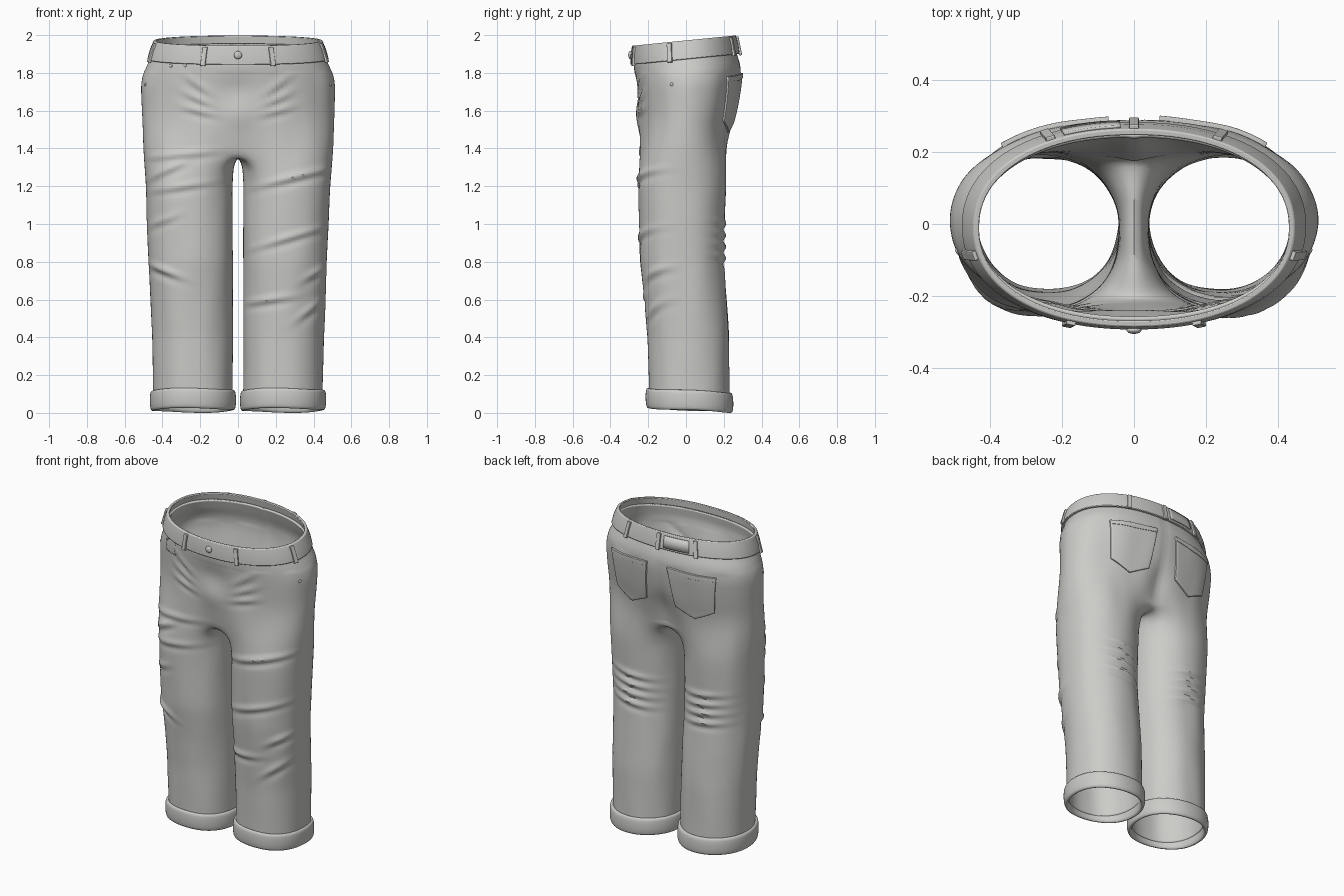
import bpy, bmesh, math
from mathutils import Vector, Matrix, noise
from mathutils.bvhtree import BVHTree

if "Cube" in bpy.data.objects:
    bpy.data.objects.remove(bpy.data.objects["Cube"], do_unlink=True)

cloth = bpy.data.materials.new("grey_cloth")
cloth.use_nodes = True
cloth.diffuse_color = (0.6, 0.6, 0.58, 1)
cloth.node_tree.nodes["Principled BSDF"].inputs["Base Color"].default_value = (0.6, 0.6, 0.58, 1)


def add_object(name, bm=None, mesh=None):
    if bm:
        mesh = bpy.data.meshes.new(name)
        bm.to_mesh(mesh)
        bm.free()
    ob = bpy.data.objects.new(name, mesh)
    bpy.context.collection.objects.link(ob)
    mesh.materials.clear()
    mesh.materials.append(cloth)
    return ob


def smooth(ob):
    bpy.ops.object.select_all(action='DESELECT')
    ob.select_set(True)
    bpy.context.view_layer.objects.active = ob
    bpy.ops.object.shade_smooth_by_angle(angle=math.radians(40))


def modifier(ob, kind, **settings):
    mod = ob.modifiers.new(kind.lower(), kind)
    for key, value in settings.items():
        setattr(mod, key, value)


def lerp(a, b, t):
    return a + (b - a) * t


def spow(v, e=0.92):
    return math.copysign(abs(v) ** e, v)


def oval(angle, x0, x1, y0, y1):
    """Point on a slightly squared ellipse inside the given bounds."""
    return Vector(((x0 + x1) / 2 + (x1 - x0) / 2 * spow(math.cos(angle)),
                   (y0 + y1) / 2 + (y1 - y0) / 2 * spow(math.sin(angle)), 0))


def grid(name, rows, wrap_u=False, wrap_v=False):
    bm = bmesh.new()
    vs = [[bm.verts.new(p) for p in row] for row in rows]
    n, m = len(vs), len(vs[0])
    for j in range(n if wrap_v else n - 1):
        for i in range(m if wrap_u else m - 1):
            k, l = (j + 1) % n, (i + 1) % m
            bm.faces.new((vs[j][i], vs[k][i], vs[k][l], vs[j][l]))
    bmesh.ops.recalc_face_normals(bm, faces=bm.faces)
    return add_object(name, bm)


# Outline by height: z, outer x, front y, back y
OUTLINE = [(1.93, .448, -.272, .255), (1.87, .468, -.28, .272), (1.81, .5, -.273, .292),
           (1.74, .516, -.264, .292), (1.6, .512, -.256, .268), (1.5, .508, -.255, .24),
           (1.4, .505, -.255, .226), (1.2, .492, -.255, .215), (1, .485, -.25, .205),
           (.8, .475, -.245, .203), (.6, .466, -.222, .218), (.4, .457, -.206, .23), (0, .45, -.197, .236)]


def outline(z):
    for a, b in zip(OUTLINE, OUTLINE[1:]):
        if z >= b[0]:
            t = (z - a[0]) / (b[0] - a[0])
            return [lerp(p, q, t) for p, q in zip(a[1:], b[1:])]


def leg_point(angle, z, off=0.0):
    x, y0, y1 = outline(z)
    p = oval(angle, .026 - off, x + off, y0 - off, y1 + off)
    p.z = z
    return p


# Trouser body cage: half hips that split into closed leg loops at the crotch
ARC, SEAM, CROTCH = 16, 5, 1.36
heights = [1.93, 1.9, 1.87, 1.84] + [1.8 - .055 * i for i in range(8)] + [CROTCH, 1.31, 1.26]
heights += [1.21 - .05 * i for i in range(24)]


def body_row(z, side):
    t = min(1, max(0, (1.58 - z) / .4))
    blend = t * t * (3 - 2 * t)
    x, y0, y1 = outline(z)
    row = []
    for i in range(ARC + 1):
        u = i / ARC - .5
        p = oval(math.pi * u, -x, x, y0, y1).lerp(leg_point(math.pi * 1.5 * u, z), blend)
        if z >= CROTCH and i in (0, ARC):
            p.x = 0
        p.z = z + .1 * p.y * min(1, max(0, (z - 1.5) / .3))
        row.append(p)
    if z <= CROTCH:
        for j in range(1, SEAM + 1):
            p = leg_point(math.pi * (.75 + .5 * j / (SEAM + 1)), z)
            p.x *= blend if z < CROTCH else 0
            row.append(p)
    return [Vector((p.x * side, p.y, p.z)) for p in row]


bm = bmesh.new()
for side in (1, -1):
    rows = [[bm.verts.new(p) for p in body_row(z, side)] for z in heights]
    for a, b in zip(rows, rows[1:]):
        n = len(a)
        for i in range(ARC if n == ARC + 1 else n):
            k = (i + 1) % n
            face = (a[i], b[i], b[k], a[k])
            bm.faces.new(face if side > 0 else face[::-1])
bmesh.ops.remove_doubles(bm, verts=bm.verts, dist=.0005)
cage = add_object("trouser_cage", bm)
modifier(cage, 'SUBSURF', levels=2, render_levels=2)
bpy.context.view_layer.update()
mesh = bpy.data.meshes.new_from_object(cage.evaluated_get(bpy.context.evaluated_depsgraph_get()))
bpy.data.objects.remove(cage, do_unlink=True)

# Cloth folds: x, z, half length, slope, height; front and back lists
FRONT = [(-.3, 1.37, .16, .1, .01), (-.37, 1.29, .1, .5, .012), (-.3, 1.2, .14, .15, .009),
         (-.4, .76, .1, -.4, .014), (.3, 1.25, .17, .25, .013), (.27, .93, .17, .3, .011),
         (.16, .6, .12, .15, .011), (.42, .75, .08, .6, .012), (.38, .55, .09, .8, .01), (-.4, 1.02, .08, .4, .008)]
BACK = []
for s in (1, -1):
    FRONT += [(s * .2, z, .08, s * k, .009) for z, k in ((1.6, .25), (1.66, .5), (1.73, .8))]
    BACK += [(s * .25, z, .11, s * .12, .011) for z in (.82, .88, .94, 1)]


def fold(co, x, z, length, slope, height):
    ang = math.atan(slope)
    dx, dz = co.x - x, co.z - z
    t = (dx * math.cos(ang) + dz * math.sin(ang)) / length
    d = (dz * math.cos(ang) - dx * math.sin(ang)) / .018
    if abs(t) > 2 or abs(d) > 5:
        return 0
    return height * math.exp(-t * t) * (math.exp(-d * d) - .6 * math.exp(-(d + 1.7) ** 2))


def bump(d, w):
    return math.exp(-(d / w) ** 2)


moved = []
for v in mesh.vertices:
    co, n = v.co.copy(), v.normal.copy()
    shift = sum(fold(co, *f) for f in (FRONT if n.y < 0 else BACK)) * min(1, abs(n.y) * 1.5)
    if co.z < 1.8:
        shift += .004 * noise.noise(Vector((co.x * 9, co.y * 9, co.z * 3)))
    if n.y > .3 and co.z > 1.38:      # seat seam and cleft
        shift -= .004 * bump(co.x, .01) + .02 * bump(co.x, .06) * bump(co.z - 1.5, .12)
    elif n.y < -.3:                   # soft fly bulge
        shift += .01 * bump(co.x, .09) * (bump(co.z - 1.58, .07) - bump(co.z - 1.71, .07))
    moved.append(co + n * shift)
for v, co in zip(mesh.vertices, moved):
    v.co = co
surface = BVHTree.FromPolygons(moved, [p.vertices[:] for p in mesh.polygons])
body = add_object("trouser_body", mesh=mesh)
smooth(body)
modifier(body, 'SOLIDIFY', thickness=.013, offset=-1)


def on_body(x, z, facing):
    return surface.ray_cast(Vector((x, 2 * facing, z)), Vector((0, -facing, 0)))[0]


# Waistband
def band_point(u, t, off=0.0):
    x = lerp(.48, .447, t) + off
    p = oval(math.pi * (u - .5), -x, x, lerp(-.293, -.286, t) - off, lerp(.284, .264, t) + off)
    p.z = lerp(1.872, 1.972, t) + .1 * p.y
    return p


section = [(0, 0), (.5, .004), (1, 0), (1, -.017), (0, -.02)]
band = grid("waistband", [[band_point(i / 48, t, o) for i in range(96)] for t, o in section], True, True)
modifier(band, 'BEVEL', width=.004, segments=2)
smooth(band)

# Belt loops
for u in (.115, .42, .84, 1, 1.16, 1.58, 1.885):
    low, high = band_point(u, -.08, .004), band_point(u, .93, .004)
    tangent = (band_point(u + .01, .5) - band_point(u - .01, .5)).normalized()
    up = (high - low).normalized()
    out = tangent.cross(up).normalized()
    frame = Matrix((tangent, out, tangent.cross(out) * -1)).transposed()
    frame = Matrix((tangent, out, up)).transposed().to_4x4()
    bm = bmesh.new()
    bmesh.ops.create_cube(bm, size=1, matrix=Matrix.Diagonal((.027, .016, (high - low).length, 1)))
    bmesh.ops.transform(bm, matrix=Matrix.Translation((low + high) / 2) @ frame, verts=bm.verts)
    bmesh.ops.recalc_face_normals(bm, faces=bm.faces)
    loop = add_object("belt_loop", bm)
    modifier(loop, 'BEVEL', width=.004, segments=2)

# Plain patch on the back of the band
patch = grid("back_patch", [[band_point(1.021 + .109 * i / 12, t, .004) for i in range(13)]
                            for t in (.14, .5, .86)])
modifier(patch, 'SOLIDIFY', thickness=.009, offset=0)
smooth(patch)

# Back pockets with a hem across the top
for s, label in ((1, "left"), (-1, "right")):
    def pocket_point(u, v):
        low = 1.545 - .06 * (1 - abs(2 * u - 1))
        x = lerp(lerp(.07, .1, v), lerp(.365, .34, v), u)
        return on_body(s * x, lerp(1.8 - .02 * u, low, v), 1)
    for part, depth, thick in (("pocket", 1, .02), ("pocket_hem", .1, .026)):
        pocket = grid(f"{label}_back_{part}", [[pocket_point(i / 16, depth * j / 16) for i in range(17)]
                                               for j in range(17)])
        modifier(pocket, 'SOLIDIFY', thickness=thick, offset=0)
        modifier(pocket, 'BEVEL', width=.003, segments=2, limit_method='ANGLE')
        smooth(pocket)

# Rolled cuffs
roll = [(.004, .122), (.014, .112), (.017, .065), (.014, .02), (.002, .012), (-.012, .018), (-.014, .07), (-.012, .118)]
for s, label in ((1, "left"), (-1, "right")):
    rows = []
    for off, z in roll:
        row = []
        for i in range(48):
            a = math.tau * i / 48
            p = leg_point(a, z, off)
            row.append((s * p.x, p.y, p.z - .05 * p.y + .003 * math.sin(3 * a + s)))
        rows.append(row)
    cuff = grid(f"{label}_cuff", rows, True, True)
    modifier(cuff, 'SUBSURF', levels=2, render_levels=2)
    smooth(cuff)


# Button and rivets
def stud(name, at, normal, radius):
    bm = bmesh.new()
    bmesh.ops.create_uvsphere(bm, u_segments=20, v_segments=10, radius=radius)
    turn = normal.to_track_quat('Z', 'Y').to_matrix().to_4x4()
    bmesh.ops.transform(bm, matrix=Matrix.Translation(at) @ turn @ Matrix.Diagonal((1, 1, .5, 1)), verts=bm.verts)
    smooth(add_object(name, bm))


stud("waist_button", band_point(0, .52, .006), Vector((0, -1, 0)), .021)
for guess in ((.51, -.085, 1.74), (-.51, -.085, 1.74), (-.365, -.21, 1.84), (-.285, -.24, 1.84)):
    at, normal, _, _ = surface.find_nearest(Vector(guess))
    stud("rivet", at, normal, .009)

# Coin pocket stitching
bm = bmesh.new()
dashes = [(x, 1.765 + .018 * i, .004, .011) for x in (-.37, -.28) for i in range(4)]
dashes += [(-.361 + .018 * i, 1.757, .011, .004) for i in range(5)]
for x, z, w, h in dashes:
    place = Matrix.Translation(on_body(x, z, -1)) @ Matrix.Diagonal((w, .007, h, 1))
    bmesh.ops.create_cube(bm, size=1, matrix=place)
add_object("coin_pocket_stitching", bm)
